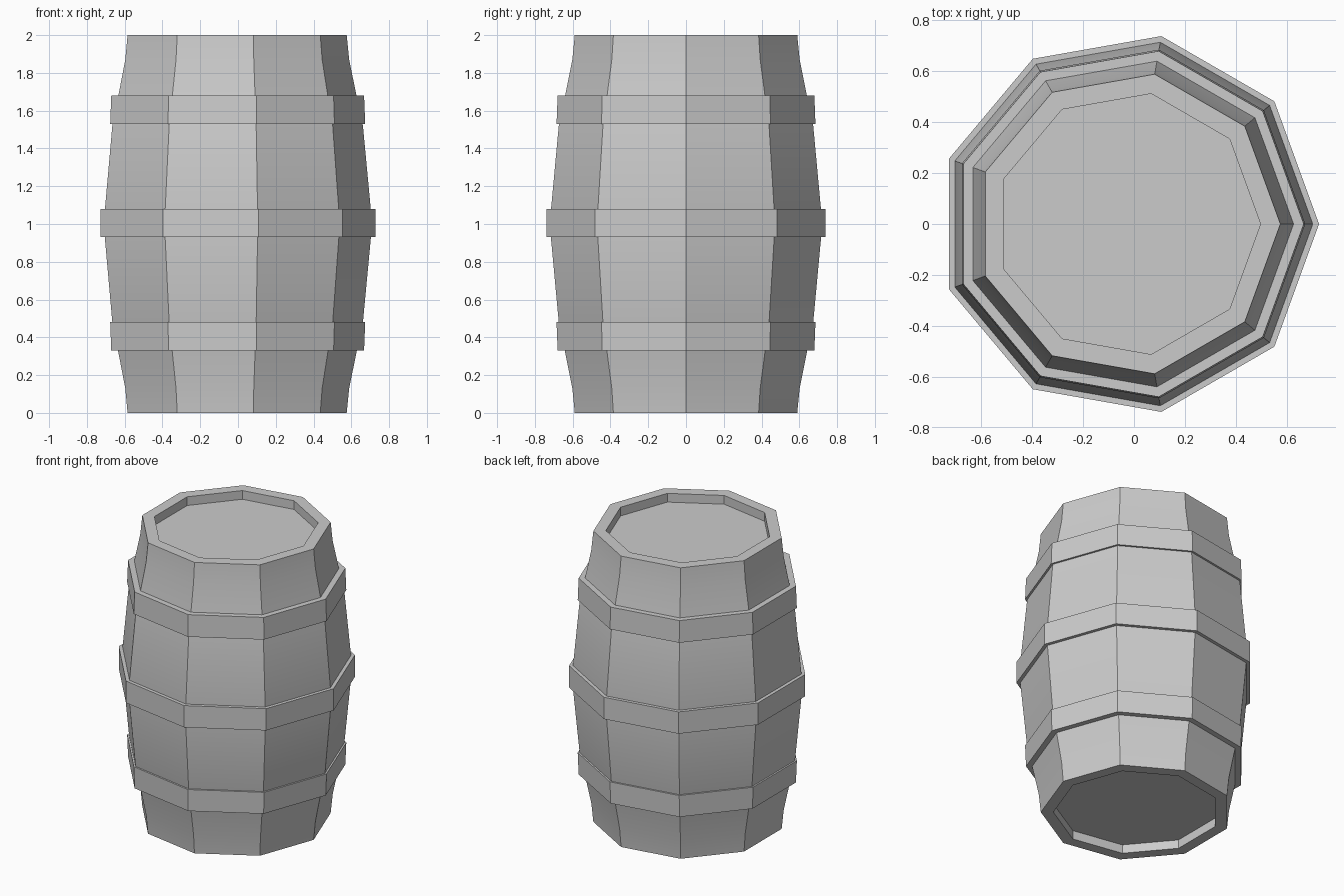
import bpy, math

if "Cube" in bpy.data.objects:
    bpy.data.objects.remove(bpy.data.objects["Cube"])

SIDES = 9
SHIFT = -0.0226  # centres the nine-sided outline on x


def lathe(name, profile, closed=False):
    """Sweep a (radius, z) profile around the axis with nine flat sides."""
    verts, faces = [], []
    n = len(profile)
    for i in range(SIDES):
        a = 2 * math.pi * i / SIDES
        verts += [(r * math.cos(a) + SHIFT, r * math.sin(a), z) for r, z in profile]
    for i in range(SIDES):
        a, b = i * n, (i + 1) % SIDES * n
        for j in range(n if closed else n - 1):
            k = (j + 1) % n
            faces.append((a + j, b + j, b + k, a + k))
    if not closed:  # flat lids at both ends of the profile
        faces.append([i * n for i in reversed(range(SIDES))])
        faces.append([i * n + n - 1 for i in range(SIDES)])
    mesh = bpy.data.meshes.new(name)
    mesh.from_pydata(verts, [], faces)
    mesh.update()
    obj = bpy.data.objects.new(name, mesh)
    bpy.context.collection.objects.link(obj)
    bpy.ops.object.select_all(action='DESELECT')
    obj.select_set(True)
    bpy.context.view_layer.objects.active = obj
    bpy.ops.object.shade_smooth_by_angle(angle=math.radians(20))
    return obj


# Staves with recessed lids at the bottom and top
half = [(0.52, 0.06), (0.52, 0.0), (0.598, 0.0), (0.611, 0.13), (0.652, 0.33), (0.684, 0.48)]
lathe("barrel_body", half + [(0.733, 1.0)] + [(r, 2 - z) for r, z in reversed(half)])

# Hoops: base height, lower radius, upper radius
for name, z, r0, r1 in (("lower_hoop", 0.33, 0.69, 0.696),
                        ("middle_hoop", 0.93, 0.75, 0.75),
                        ("upper_hoop", 1.53, 0.696, 0.69)):
    inner = min(r0, r1) - 0.06
    lathe(name, [(inner, z), (r0, z), (r1, z + 0.15), (inner, z + 0.15)], closed=True)
